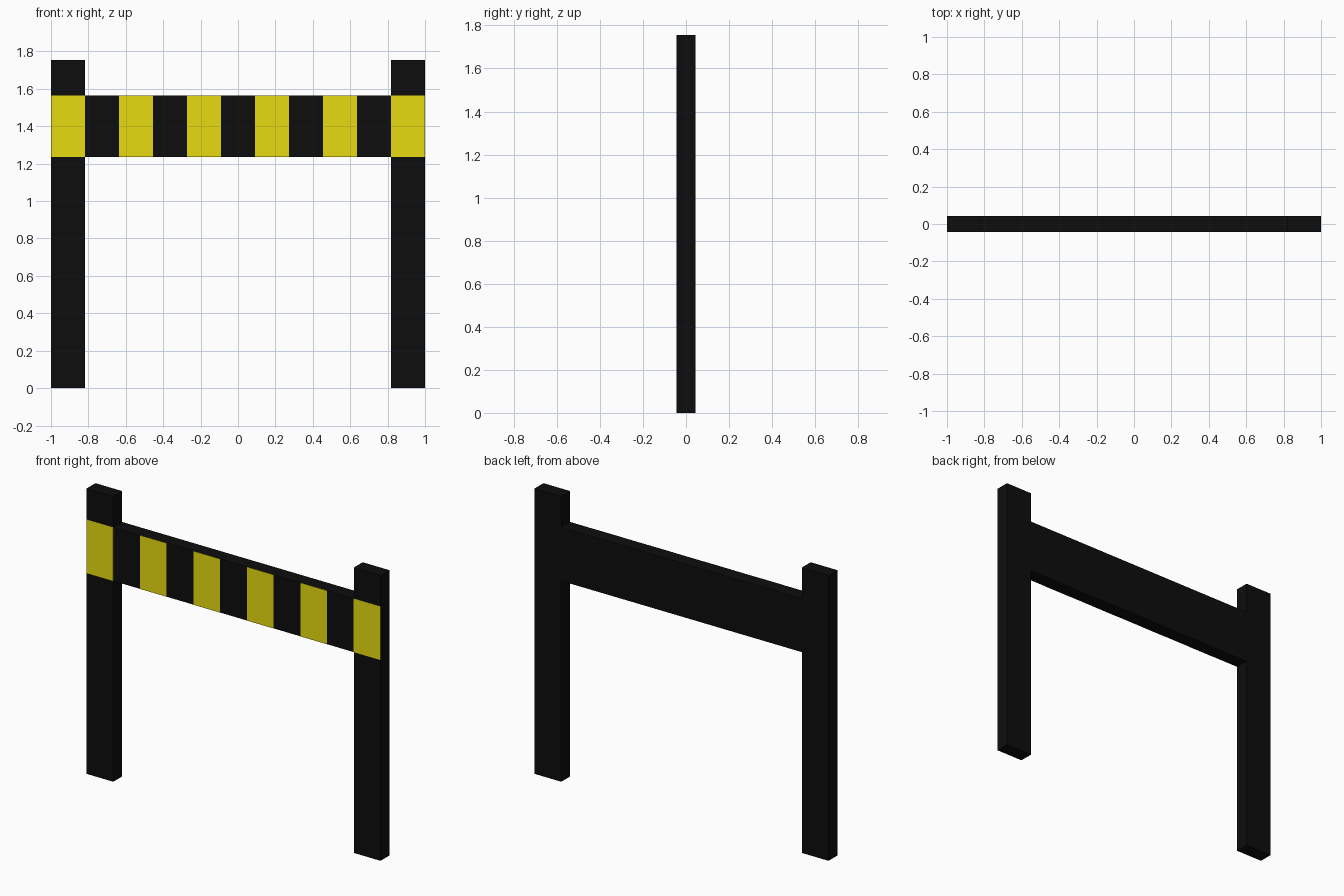
import bpy

if "Cube" in bpy.data.objects:
    bpy.data.objects.remove(bpy.data.objects["Cube"])

W = 2 / 11            # stripe and post width
H = 1.755             # post height
Z0, Z1 = 1.235, 1.565  # barrier board bottom and top
D = 0.043             # half depth


def material(name, color):
    m = bpy.data.materials.new(name)
    m.diffuse_color = color
    m.use_nodes = True
    m.node_tree.nodes["Principled BSDF"].inputs["Base Color"].default_value = m.diffuse_color
    return m


black = material("black_paint", (0.004, 0.004, 0.004, 1))
yellow = material("yellow_paint", (0.8, 0.71, 0.005, 1))


def box(name, lo, hi, mat):
    bpy.ops.mesh.primitive_cube_add(size=1, location=[(a + b) / 2 for a, b in zip(lo, hi)])
    ob = bpy.context.object
    ob.name = name
    ob.scale = [b - a for a, b in zip(lo, hi)]
    bpy.ops.object.transform_apply(location=False, rotation=False, scale=True)
    ob.data.materials.append(mat)
    return ob


# Upright posts
box("left_post", (-1, -D, 0), (-1 + W, D, H), black)
box("right_post", (1 - W, -D, 0), (1, D, H), black)

# Cross board, flush with the posts
box("cross_board", (-1 + W, -D, Z0), (1 - W, D, Z1), black)

# Yellow warning stripes on the front only, alternating with bare board
for i in range(0, 11, 2):
    x = -1 + i * W
    box(f"yellow_stripe_{i // 2 + 1}", (x, -D - 0.001, Z0), (x + W, -D, Z1), yellow)
